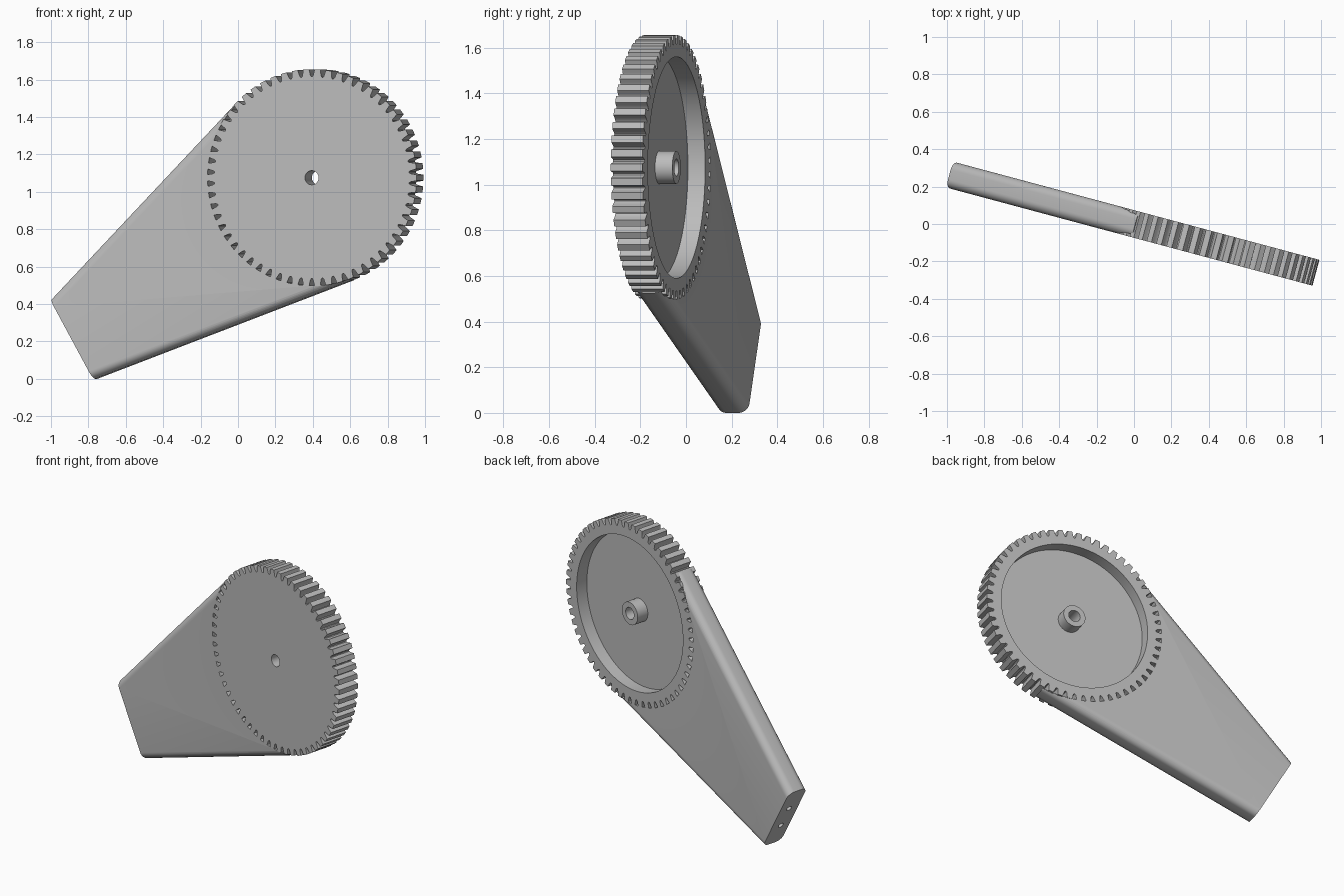
import bpy, bmesh
from math import sin, cos, pi, radians
from mathutils import Matrix, Vector

cube = bpy.data.objects.get("Cube")
if cube:
    bpy.data.objects.remove(cube, do_unlink=True)

# Flat parts are drawn in (u, v) with w towards the front, then stood up and turned
STAND = Matrix.Rotation(radians(-15), 4, 'Z') @ Matrix.Rotation(radians(90), 4, 'X')
CENTRE = Vector((0.4275, 1.075))
HALF = 0.0715          # half thickness of the plate
TIP, ROOT, TEETH = 0.58, 0.54, 58
POCKET_FLOOR = -HALF + 0.078

grey = bpy.data.materials.new("plain grey")
grey.use_nodes = True
grey.diffuse_color = (0.5, 0.5, 0.5, 1)
grey.node_tree.nodes["Principled BSDF"].inputs["Base Color"].default_value = (0.5, 0.5, 0.5, 1)


def polar(radius, angle):
    return CENTRE + Vector((cos(angle), sin(angle))) * radius


def circle(radius, count=96):
    return [polar(radius, 2 * pi * i / count) for i in range(count)]


def prism(name, outline, low, high, rounded=(), radius=0.0):
    """Extrude an outline along w; round the long edges of the listed sides."""
    bm = bmesh.new()
    verts = [bm.verts.new((p.x, p.y, low)) for p in outline]
    face = bm.faces.new(verts)
    grown = bmesh.ops.extrude_face_region(bm, geom=[face])["geom"]
    for v in grown:
        if isinstance(v, bmesh.types.BMVert):
            v.co.z = high
    bmesh.ops.recalc_face_normals(bm, faces=bm.faces)
    if rounded:
        ends = [{outline[i].to_tuple(4), outline[j].to_tuple(4)} for i, j in rounded]
        edges = [e for e in bm.edges
                 if {v.co.xy.to_tuple(4) for v in e.verts} in ends]
        bmesh.ops.bevel(bm, geom=edges, offset=radius, segments=8,
                        affect='EDGES', profile=0.5)
    return finish(name, bm, STAND)


def finish(name, bm, matrix):
    bm.transform(matrix)
    mesh = bpy.data.meshes.new(name)
    bm.to_mesh(mesh)
    bm.free()
    mesh.materials.append(grey)
    obj = bpy.data.objects.new(name, mesh)
    bpy.context.collection.objects.link(obj)
    return obj


def cut(obj, cutter):
    mod = obj.modifiers.new("cut", 'BOOLEAN')
    mod.operation, mod.solver, mod.object = 'DIFFERENCE', 'EXACT', cutter
    bpy.ops.object.select_all(action='DESELECT')
    bpy.context.view_layer.objects.active = obj
    obj.select_set(True)
    bpy.ops.object.modifier_apply(modifier=mod.name)


def smooth(obj):
    bpy.ops.object.select_all(action='DESELECT')
    bpy.context.view_layer.objects.active = obj
    obj.select_set(True)
    bpy.ops.object.shade_smooth_by_angle(angle=radians(25))


# Gear wheel: each tooth has a narrow tip, sloped flanks and a rounded root
pitch = 2 * pi / TEETH
tooth = [(-0.25, TIP), (0.25, TIP), (0.31, 0.563), (0.37, 0.547),
         (0.45, ROOT), (0.55, ROOT), (0.63, 0.547), (0.69, 0.563)]
outline = [polar(r, (i + t) * pitch) for i in range(TEETH) for t, r in tooth]
gear = prism("gear_wheel", outline, -HALF, HALF)
pocket = prism("pocket_cutter", circle(0.485), -HALF - 0.1, POCKET_FLOOR)
bore = prism("bore_cutter", circle(0.038, 32), -0.3, 0.3)
cut(gear, pocket)
cut(gear, bore)

# Hub standing in the rear pocket, flush with the rim
hub = prism("hub", circle(0.072, 48), -HALF, POCKET_FLOOR + 0.01)
cut(hub, bore)

# Arm: tapered plate whose rounded long sides run tangent to the wheel
upper, lower = Vector((-1.022, 0.425)), Vector((-0.785, 0.0))
corners = [upper, lower, polar(0.586, radians(-69.5)), polar(0.586, radians(136))]
arm = prism("arm", corners, -HALF, HALF, rounded=[(1, 2), (3, 0)], radius=0.045)
seat = prism("seat_cutter", circle(TIP - 0.003, 192), -0.3, 0.3)
cut(arm, seat)

# Two mounting holes in the narrow end of the arm
along = (lower - upper).normalized()
inward = Vector((-along.y, along.x, 0))
cutters = [pocket, bore, seat]
for t in (0.34, 0.66):
    spot = upper.lerp(lower, t).to_3d()
    bm = bmesh.new()
    bmesh.ops.create_cone(bm, cap_ends=True, segments=24, radius1=0.018,
                          radius2=0.018, depth=0.3)
    turn = inward.to_track_quat('Z', 'Y').to_matrix().to_4x4()
    drill = finish("drill_cutter", bm, STAND @ Matrix.Translation(spot) @ turn)
    cut(arm, drill)
    cutters.append(drill)

for c in cutters:
    bpy.data.objects.remove(c, do_unlink=True)
for part in (gear, hub, arm):
    smooth(part)
